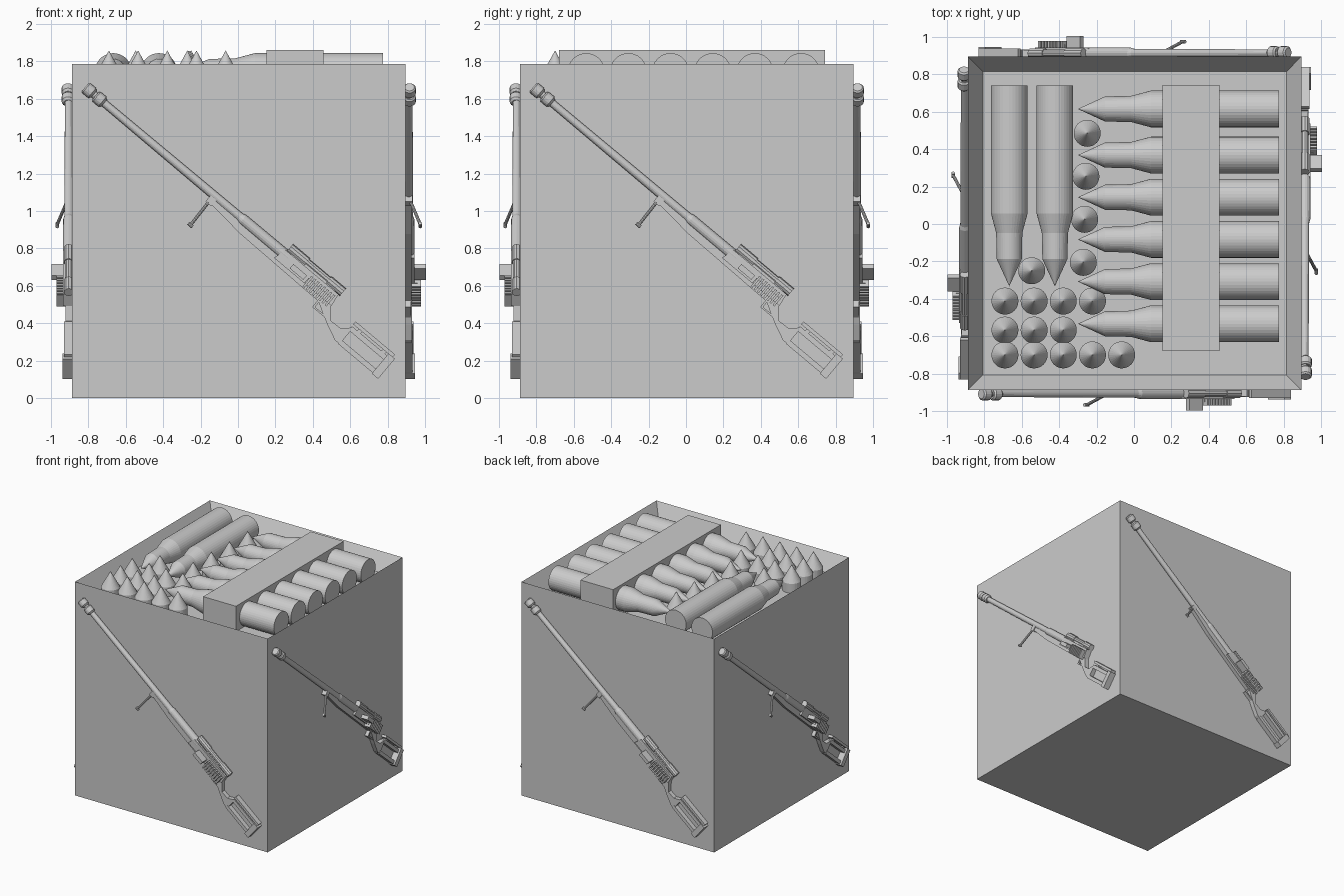
import bpy, bmesh, math
from mathutils import Matrix, Vector

if "Cube" in bpy.data.objects:
    bpy.data.objects.remove(bpy.data.objects["Cube"])

C = 0.004                      # crate centre in x and y
FACE = 0.891                   # half width of the crate


def place(name, mesh, matrix=Matrix()):
    ob = bpy.data.objects.new(name, mesh)
    bpy.context.collection.objects.link(ob)
    ob.matrix_world = matrix
    return ob


def to_mesh(name, bm):
    bmesh.ops.remove_doubles(bm, verts=bm.verts, dist=1e-5)
    bmesh.ops.recalc_face_normals(bm, faces=bm.faces)
    me = bpy.data.meshes.new(name)
    bm.to_mesh(me)
    bm.free()
    return me


def lathe(name, profile, n=32, y=0, z=0):
    """Revolve (x, radius) points about an axis parallel to x, closing both ends."""
    bm = bmesh.new()
    profile = [(profile[0][0], 0)] + profile + [(profile[-1][0], 0)]
    rings = [[bm.verts.new((x, y + r * math.cos(2 * math.pi * i / n),
                            z + r * math.sin(2 * math.pi * i / n))) for i in range(n)]
             for x, r in profile if True]
    for a, b in zip(rings, rings[1:]):
        for i in range(n):
            j = (i + 1) % n
            if any((p.co - q.co).length > 1e-6 for p, q in zip(a, b)):
                bm.faces.new((a[i], a[j], b[j], b[i]))
    return to_mesh(name, bm)


def box(name, centre, size):
    bm = bmesh.new()
    bmesh.ops.create_cube(bm, size=1)
    bmesh.ops.scale(bm, vec=size, verts=bm.verts)
    bmesh.ops.translate(bm, vec=centre, verts=bm.verts)
    return to_mesh(name, bm)


def slab(name, outline, out):
    """Extrude an x-z outline from inside the crate wall to a distance out."""
    bm = bmesh.new()
    f = bm.faces.new([bm.verts.new((x, 0.02, z)) for x, z in outline])
    ext = bmesh.ops.extrude_face_region(bm, geom=[f])
    bmesh.ops.translate(bm, vec=(0, -0.02 - out, 0),
                        verts=[v for v in ext["geom"] if isinstance(v, bmesh.types.BMVert)])
    return to_mesh(name, bm)


def rod(name, a, b, r):
    a, b = Vector(a), Vector(b)
    bm = bmesh.new()
    m = Matrix.Translation((a + b) / 2) @ (b - a).to_track_quat('Z', 'Y').to_matrix().to_4x4()
    bmesh.ops.create_cone(bm, cap_ends=True, segments=10, radius1=r, radius2=r,
                          depth=(b - a).length, matrix=m)
    return to_mesh(name, bm)


# Crate with a shallow tray in its top
bm = bmesh.new()
bmesh.ops.create_cube(bm, size=1)
for v in bm.verts:
    v.co = (C + v.co.x * 2 * FACE, C + v.co.y * 2 * FACE, (v.co.z + 0.5) * 1.787)
top = max(bm.faces, key=lambda f: f.calc_center_median().z)
bmesh.ops.inset_region(bm, faces=[top], thickness=0.111)
for v in top.verts:
    v.co.z = 1.65
place("crate", to_mesh("crate", bm))

# Cartridges lying in the tray, tip at the local origin
cartridge = lathe("cartridge", [(0, 0), (0.145, 0.067), (0.285, 0.07), (0.39, 0.098), (1.074, 0.098)], 36)
for i in range(6):
    y = 0.615 if i == 0 else 0.594 - 0.2255 * i
    place("cartridge_across", cartridge, Matrix.Translation((-0.3, y, 1.746)))
for x in (-0.667, -0.423):
    place("cartridge_lengthwise", cartridge,
          Matrix.Translation((x, -0.333, 1.746)) @ Matrix.Rotation(math.pi / 2, 4, 'Z'))

# Bullet tips standing up through the tray floor: one column, three rows and a single
standing = lathe("standing_tip", [(0, 0), (0.13, 0.072), (0.23, 0.072)])
spots = [(-0.25 - 0.007 * i, 0.485 - 0.23 * i) for i in range(4)] + [(-0.547, -0.25)]
for y, count in ((-0.412, 4), (-0.567, 3), (-0.70, 5)):
    spots += [(-0.69 + 0.156 * i, y) for i in range(count)]
for x, y in spots:
    place("standing_tip", standing,
          Matrix.Translation((x, y, 1.858)) @ Matrix.Rotation(math.pi / 2, 4, 'Y'))

# Strap board over the cartridges
place("strap_board", box("strap_board", (0.305, 0.032, 1.756), (0.303, 1.423, 0.212)))

# Rifle: x runs from muzzle to butt, z is up on the rifle, -y points away from the crate
parts = []
add = parts.append

# Muzzle brake rings and the stepped barrel
for x in (0, 0.072):
    add(lathe("muzzle_ring", [(x, 0.026), (x + 0.008, 0.034), (x + 0.048, 0.034), (x + 0.06, 0.023)], 16, -0.022))
add(lathe("barrel", [(0.03, 0.02), (1.08, 0.024), (1.1, 0.03), (1.42, 0.031)], 16, -0.018))

# Body and stock
add(slab("fore_end", [(0.89, -0.005), (0.9, -0.045), (1.14, -0.068), (1.7, -0.076), (1.72, -0.005)], 0.032))
add(slab("receiver", [(1.36, -0.05), (1.38, 0.022), (1.75, 0.022), (1.76, -0.05)], 0.048))
add(slab("grip", [(1.68, -0.02), (1.755, -0.045), (1.81, -0.112), (1.872, -0.11), (1.925, -0.063),
                  (1.925, -0.178), (1.892, -0.178), (1.808, -0.14), (1.69, -0.076)], 0.036))
for z, thick in ((-0.076, 0.028), (-0.168, 0.028)):
    add(box("stock_rail", (2.045, -0.01, z), (0.26, 0.056, thick)))
add(box("butt_pad", (2.18, -0.016, -0.118), (0.044, 0.072, 0.14)))
add(box("cheek_rest", (2.05, -0.012, -0.04), (0.275, 0.06, 0.02)))
for x in (1.963, 2.132):
    add(box("cheek_post", (x, -0.005, -0.055), (0.025, 0.05, 0.03)))
add(box("trigger_guard", (1.73, -0.012, -0.115), (0.09, 0.035, 0.01)))
add(box("trigger_guard_post", (1.691, -0.012, -0.095), (0.012, 0.035, 0.05)))

# Scope on its rail
add(box("scope_rail", (1.565, -0.012, 0.025), (0.31, 0.045, 0.02)))
add(rod("scope_tube", (1.4, -0.018, 0.046), (1.75, -0.018, 0.046), 0.02))
for x0, x1 in ((1.39, 1.51), (1.66, 1.76)):
    add(rod("scope_bell", (x0, -0.018, 0.046), (x1, -0.018, 0.046), 0.026))

# Magazine and ribbed block that stand out from the side
add(box("side_magazine", (1.508, -0.055, -0.024), (0.095, 0.11, 0.03)))
add(box("rib_base", (1.655, -0.048, -0.032), (0.17, 0.036, 0.035)))
for i in range(8):
    add(box("rib", (1.581 + i * 0.022, -0.056, -0.032), (0.012, 0.053, 0.075)))

# Bipod
add(box("bipod_mount", (0.905, -0.014, -0.032), (0.04, 0.048, 0.045)))
add(rod("bipod_leg", (0.9, -0.025, -0.035), (0.905, -0.08, -0.2), 0.009))
add(rod("bipod_foot", (0.89, -0.08, -0.203), (0.92, -0.08, -0.203), 0.01))

# One rifle on each crate side, turned a quarter turn each time
lay = Matrix.Translation((-0.817 - C, -FACE, 1.662)) @ Matrix.Rotation(math.radians(40), 4, 'Y')
for k in range(4):
    side = Matrix.Translation((C, C, 0)) @ Matrix.Rotation(k * math.pi / 2, 4, 'Z') @ lay
    for me in parts:
        place("rifle_" + me.name.split(".")[0], me, side)
